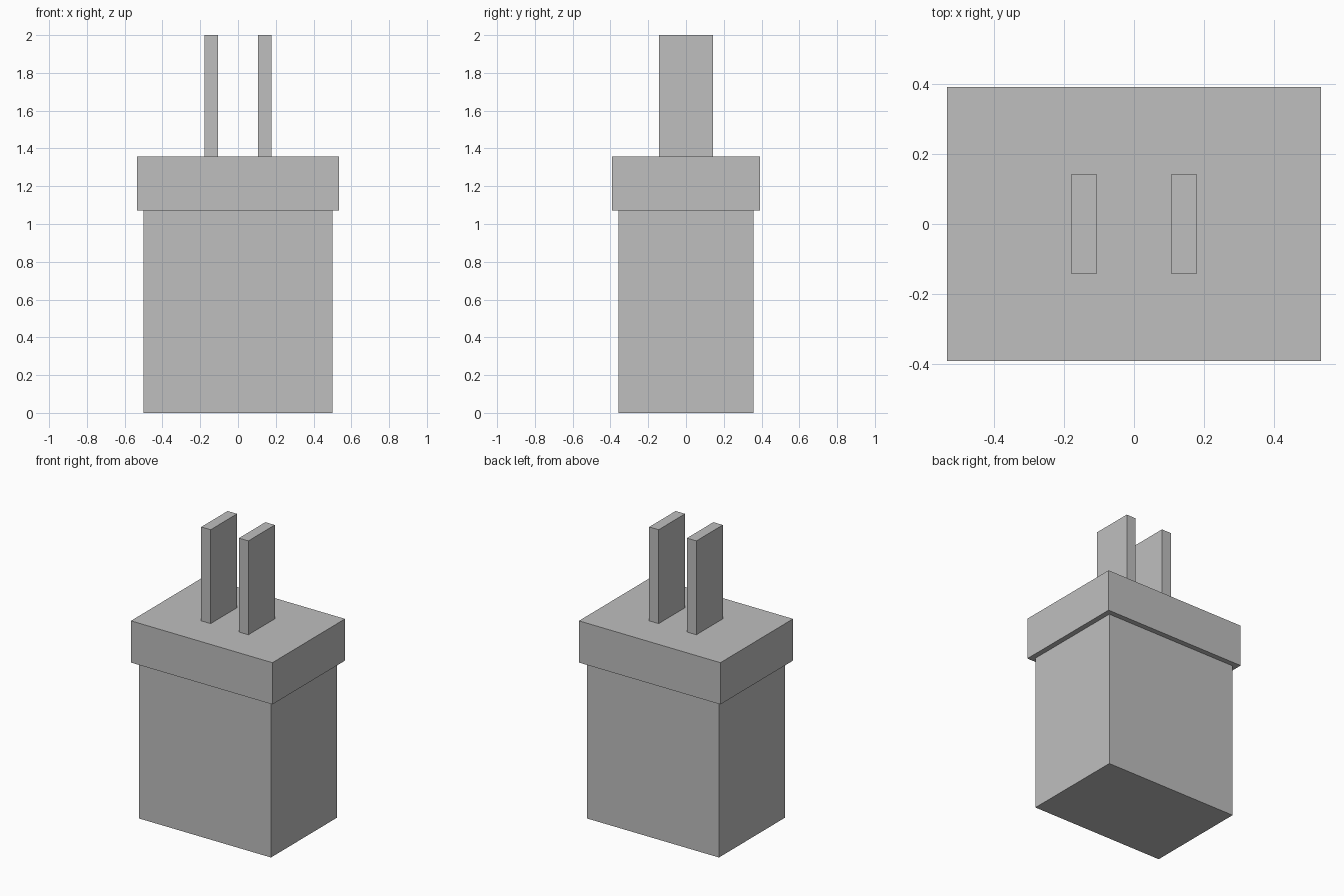
import bpy

if "Cube" in bpy.data.objects:
    bpy.data.objects.remove(bpy.data.objects["Cube"])

U = 1 / 28  # design unit: the whole plug is 56 units tall

grey = bpy.data.materials.new("plain_grey")
grey.diffuse_color = (0.52, 0.52, 0.52, 1)
grey.use_nodes = True
grey.node_tree.nodes["Principled BSDF"].inputs["Base Color"].default_value = grey.diffuse_color


def box(name, size, x, bottom):
    """Flat-faced box given in design units, resting on height `bottom`."""
    sx, sy, sz = size
    bpy.ops.mesh.primitive_cube_add(size=1, location=(x * U, 0, (bottom + sz / 2) * U))
    ob = bpy.context.object
    ob.name = name
    ob.scale = (sx * U, sy * U, sz * U)
    bpy.ops.object.transform_apply(location=False, rotation=False, scale=True)
    ob.data.materials.append(grey)
    return ob


# Housing and the wider collar on top of it
box("housing", (28, 20, 30), 0, 0)
box("collar", (30, 22, 8), 0, 30)

# Pair of flat contact prongs
for side, x in (("left", -4), ("right", 4)):
    box(side + "_prong", (2, 8, 18), x, 38)
